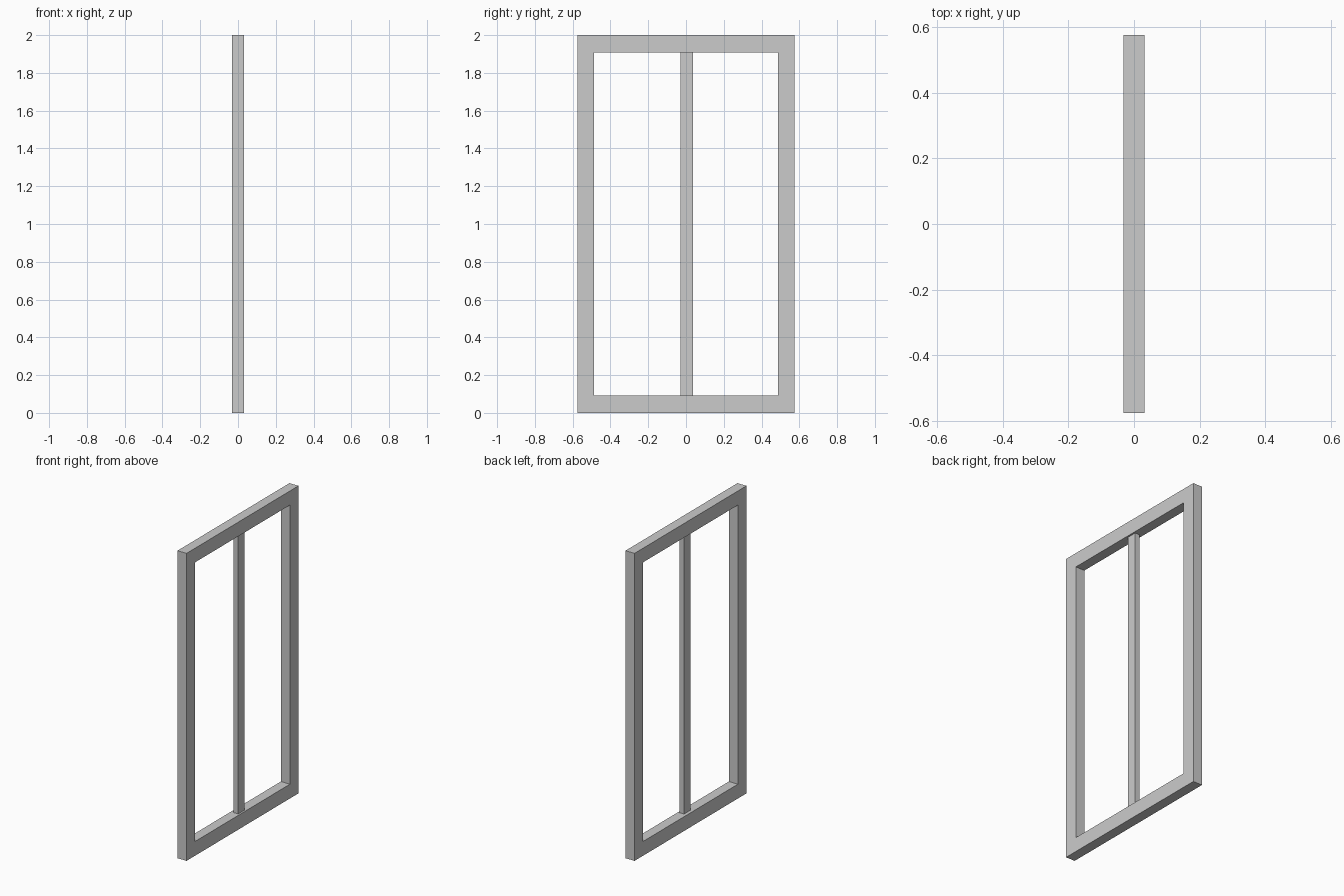
import bpy, bmesh

if "Cube" in bpy.data.objects:
    bpy.data.objects.remove(bpy.data.objects["Cube"])


def make_object(name, bm):
    bmesh.ops.recalc_face_normals(bm, faces=bm.faces)
    mesh = bpy.data.meshes.new(name)
    bm.to_mesh(mesh)
    bm.free()
    obj = bpy.data.objects.new(name, mesh)
    bpy.context.collection.objects.link(obj)
    return obj


def rect_loop(bm, x, y0, y1, z0, z1):
    return [bm.verts.new((x, y, z)) for y, z in ((y0, z0), (y1, z0), (y1, z1), (y0, z1))]


def bridge(bm, a, b):
    for i in range(4):
        j = (i + 1) % 4
        bm.faces.new((a[i], a[j], b[j], b[i]))


# Outer window frame: closed ring of mitred rails
D = 0.0325
bm = bmesh.new()
loops = [
    rect_loop(bm, D, -0.575, 0.575, 0, 2),
    rect_loop(bm, D, -0.487, 0.487, 0.093, 1.908),
    rect_loop(bm, -D, -0.487, 0.487, 0.093, 1.908),
    rect_loop(bm, -D, -0.575, 0.575, 0, 2),
]
for i in range(4):
    bridge(bm, loops[i], loops[(i + 1) % 4])
make_object("window_frame", bm)

# Thinner central mullion between the rails
bm = bmesh.new()
front = rect_loop(bm, 0.021, -0.028, 0.036, 0.093, 1.908)
back = rect_loop(bm, -0.011, -0.028, 0.036, 0.093, 1.908)
bridge(bm, front, back)
bm.faces.new(front)
bm.faces.new(back[::-1])
make_object("centre_mullion", bm)
